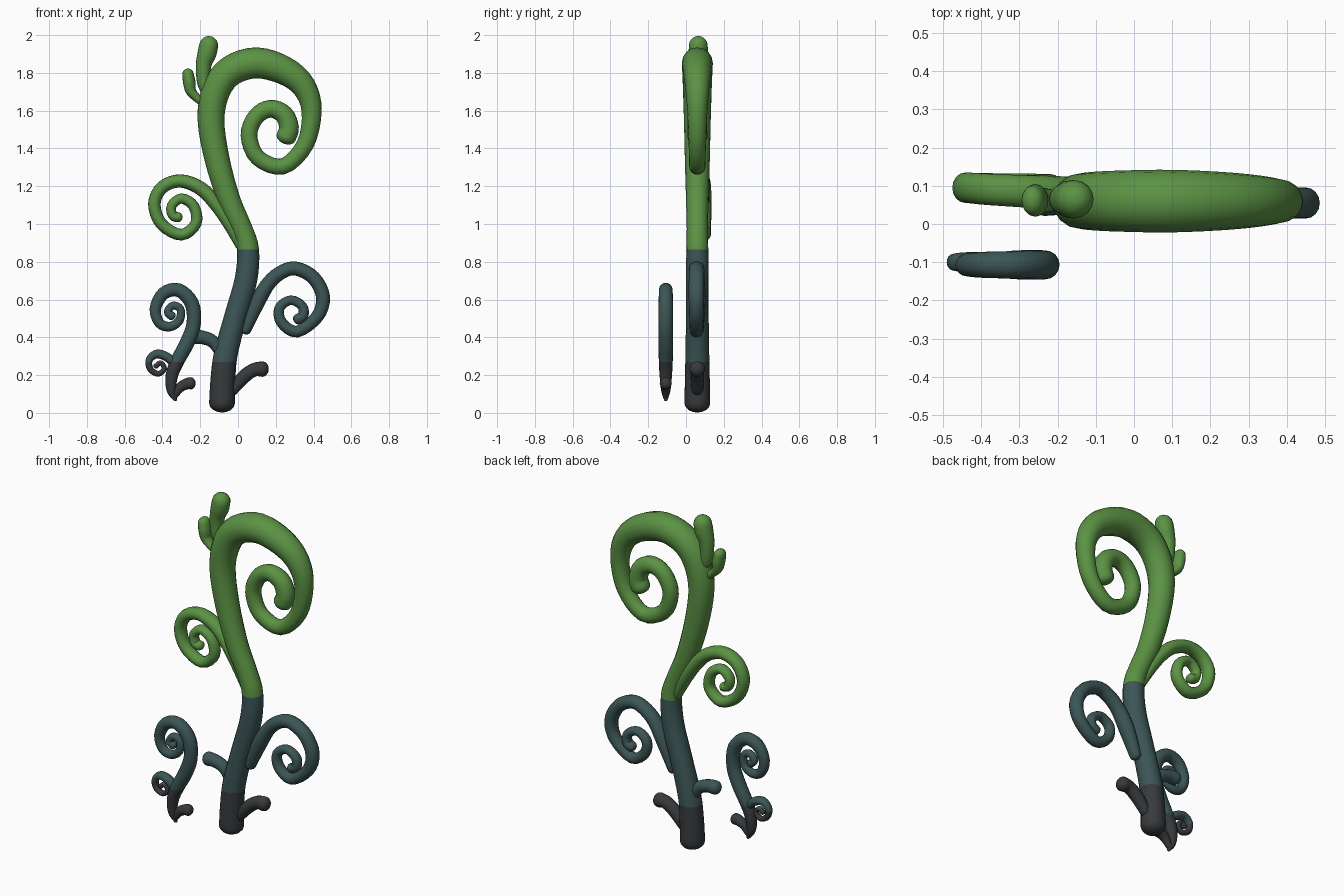
import bpy, bmesh, math
from mathutils import Vector

SIDES = 16


def material(name, rgb):
    m = bpy.data.materials.new(name)
    m.diffuse_color = (*rgb, 1)
    return m


MATS = [material("charcoal", (0.038, 0.042, 0.045)),
        material("dark teal", (0.046, 0.092, 0.092)),
        material("leaf green", (0.105, 0.29, 0.058))]
BANDS = (0.27, 0.865)  # heights where the colour changes


def spline(pts, steps=4):
    """Catmull-Rom through (x, z, radius) points."""
    v = [Vector(p) for p in pts]
    v = [2 * v[0] - v[1]] + v + [2 * v[-1] - v[-2]]
    out = []
    for a, b, c, d in zip(v, v[1:], v[2:], v[3:]):
        for k in range(steps):
            t = k / steps
            out.append(0.5 * (2 * b + (c - a) * t + (2 * a - 5 * b + 4 * c - d) * t * t
                              + (3 * b - a - 3 * c + d) * t ** 3))
    return out + [v[-2]]


def tendril(name, pts, y0, y1=None, depth=1.0, cap=0.8):
    """Tapered round tube in an xz plane, with domed ends; y drifts y0 -> y1."""
    y1 = y0 if y1 is None else y1
    path = spline(pts)
    n = len(path)
    rings = []  # centre x, z, radius, tangent, y
    for i, p in enumerate(path):
        q = path[min(i + 1, n - 1)] - path[max(i - 1, 0)]
        t = Vector((q.x, q.y)).normalized()
        y = y0 + (y1 - y0) * min(1, 2.5 * i / (n - 1))
        rings.append((p.x, p.y, p.z, t, y))

    def dome(ring, sign):
        x, z, r, t, y = ring
        res = []
        for a in (0.4, 0.8, 1.15, 1.4):
            o = t * (sign * r * cap * math.sin(a))
            res.append((x + o.x, z + o.y, r * math.cos(a), t, y))
        return res

    rings = dome(rings[0], -1)[::-1] + rings + dome(rings[-1], 1)
    bm = bmesh.new()
    loops = []
    for x, z, r, t, y in rings:
        loop = []
        for k in range(SIDES):
            a = 2 * math.pi * k / SIDES
            c, s = r * math.cos(a), r * math.sin(a)
            loop.append(bm.verts.new((x - t.y * c, y + s * depth, z + t.x * c)))
        loops.append(loop)
    for A, B in zip(loops, loops[1:]):
        for k in range(SIDES):
            j = (k + 1) % SIDES
            bm.faces.new((A[k], A[j], B[j], B[k]))
    bm.faces.new(loops[0][::-1])
    bm.faces.new(loops[-1])
    bmesh.ops.recalc_face_normals(bm, faces=bm.faces)
    # clean colour borders at fixed heights
    for h in BANDS:
        bmesh.ops.bisect_plane(bm, geom=bm.verts[:] + bm.edges[:] + bm.faces[:],
                               plane_co=(0, 0, h), plane_no=(0, 0, 1), dist=1e-5)
    for f in bm.faces:
        f.smooth = True
        f.material_index = sum(f.calc_center_median().z > h for h in BANDS)
    me = bpy.data.meshes.new(name)
    bm.to_mesh(me)
    bm.free()
    for m in MATS:
        me.materials.append(m)
    ob = bpy.data.objects.new(name, me)
    bpy.context.collection.objects.link(ob)
    return ob


# Main stem with the large curl
tendril("main_stem", [
    (-.085, .05, .068), (-.08, .17, .066), (-.065, .31, .063), (-.01, .52, .06),
    (.042, .705, .06), (.053, .865, .058), (.018, .98, .056), (-.048, 1.13, .06),
    (-.11, 1.34, .066), (-.143, 1.553, .071), (-.115, 1.71, .076), (-.037, 1.812, .08),
    (.10, 1.853, .082), (.25, 1.81, .075), (.35, 1.725, .064), (.39, 1.595, .053),
    (.355, 1.42, .046), (.238, 1.305, .043), (.106, 1.35, .043), (.058, 1.468, .044),
    (.095, 1.568, .045), (.17, 1.61, .047), (.243, 1.58, .05), (.27, 1.51, .052),
    (.255, 1.46, .053)], .06, cap=.7)

# Side curls
tendril("left_curl", [
    (.015, .89, .03), (-.05, 1.01, .036), (-.12, 1.11, .037), (-.20, 1.19, .037),
    (-.305, 1.228, .035), (-.40, 1.195, .034), (-.443, 1.107, .033), (-.405, 1.0, .032),
    (-.30, .943, .031), (-.222, 1.005, .03), (-.235, 1.095, .029), (-.30, 1.135, .027),
    (-.352, 1.095, .026), (-.345, 1.045, .026), (-.315, 1.035, .026)], .065, .095, 1.2)
tendril("right_curl", [
    (.04, .44, .03), (.10, .58, .04), (.165, .69, .038), (.24, .75, .037),
    (.312, .763, .037), (.40, .715, .037), (.45, .615, .037), (.42, .51, .034),
    (.312, .43, .031), (.23, .48, .029), (.22, .556, .027), (.28, .597, .025),
    (.34, .565, .026), (.345, .515, .028), (.315, .495, .028)], .06, .055, 1.1)

# Short sprouts on the main stem
tendril("right_sprout", [
    (-.03, .12, .03), (.03, .19, .036), (.085, .228, .036), (.13, .232, .041)], .06)
tendril("left_sprout", [
    (-.08, .30, .03), (-.13, .375, .034), (-.19, .40, .036), (-.235, .402, .039)], .06)

# Buds at the top
tendril("large_bud", [
    (-.14, 1.66, .025), (-.18, 1.74, .034), (-.182, 1.84, .041), (-.165, 1.9, .05),
    (-.155, 1.945, .05)], .065, cap=1)
tendril("small_bud", [
    (-.16, 1.62, .018), (-.215, 1.665, .022), (-.25, 1.705, .028), (-.258, 1.75, .033),
    (-.265, 1.793, .03)], .062, depth=1.3, cap=1)

# Small front plant
tendril("small_stem", [
    (-.332, .07, .01), (-.353, .12, .025), (-.35, .20, .033), (-.318, .28, .037),
    (-.27, .37, .039), (-.235, .47, .038), (-.245, .58, .038), (-.315, .65, .036),
    (-.395, .632, .034), (-.438, .55, .03), (-.415, .475, .027), (-.36, .457, .025),
    (-.31, .49, .023), (-.305, .55, .021), (-.345, .568, .021), (-.372, .535, .021),
    (-.35, .512, .023)], -.107)
tendril("small_side_curl", [
    (-.345, .22, .018), (-.345, .26, .022), (-.375, .295, .024), (-.43, .312, .023),
    (-.47, .28, .019), (-.463, .23, .017), (-.42, .207, .015), (-.39, .235, .014),
    (-.41, .265, .013), (-.435, .247, .014)], -.107, -.1, 1.2)
tendril("small_sprout", [
    (-.338, .085, .015), (-.305, .135, .026), (-.27, .154, .03), (-.25, .157, .032)], -.107)
